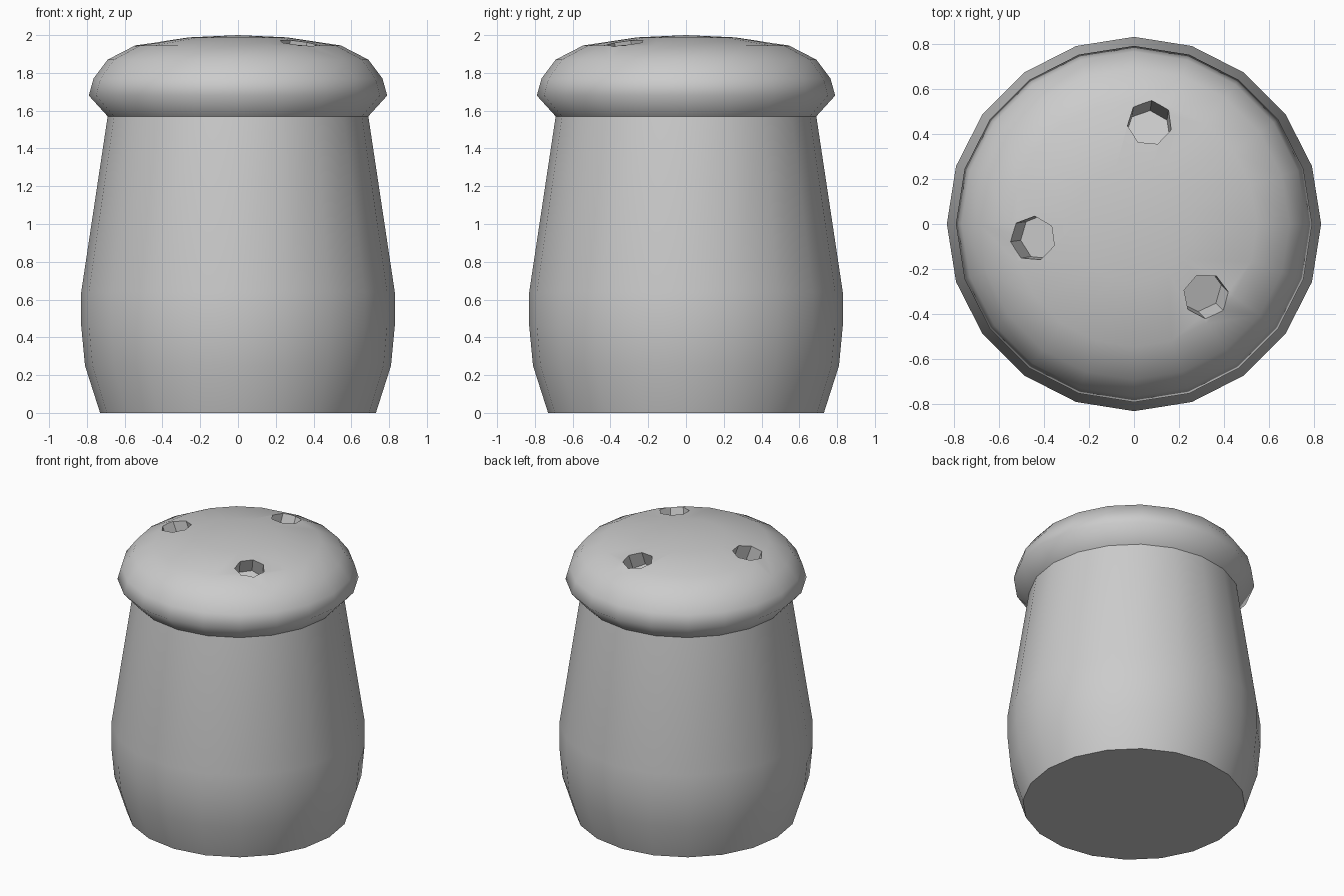
import bpy
import bmesh
from math import sin, cos, radians, pi, atan2, hypot
from mathutils import Matrix, Vector

cube = bpy.data.objects.get("Cube")
if cube:
    bpy.data.objects.remove(cube, do_unlink=True)

SIDES = 20
NECK_Z = 1.57

grey = bpy.data.materials.new("plain_grey")
grey.use_nodes = True
colour = (0.6, 0.6, 0.6, 1)
grey.diffuse_color = colour
for node in grey.node_tree.nodes:
    if node.type == 'BSDF_PRINCIPLED':
        node.inputs["Base Color"].default_value = colour


def make_object(name, bm):
    bmesh.ops.recalc_face_normals(bm, faces=bm.faces)
    mesh = bpy.data.meshes.new(name)
    bm.to_mesh(mesh)
    bm.free()
    mesh.materials.append(grey)
    obj = bpy.data.objects.new(name, mesh)
    bpy.context.collection.objects.link(obj)
    return obj


# Shaker: bulging body, narrow neck and domed cap turned from one profile
profile = [(0.73, 0), (0.81, 0.25), (0.83, 0.46), (0.83, 0.64), (0.69, NECK_Z),
           (0.79, 1.68), (0.765, 1.77), (0.69, 1.87), (0.545, 1.945), (0.26, 1.988)]
bm = bmesh.new()
rings = []
for r, z in profile:
    rings.append([bm.verts.new((r * cos(2 * pi * i / SIDES), r * sin(2 * pi * i / SIDES), z))
                  for i in range(SIDES)])
for low, high in zip(rings, rings[1:]):
    for i in range(SIDES):
        j = (i + 1) % SIDES
        bm.faces.new((low[i], low[j], high[j], high[i])).smooth = True
pole = bm.verts.new((0, 0, 2))
for i in range(SIDES):
    bm.faces.new((rings[-1][i], rings[-1][(i + 1) % SIDES], pole)).smooth = True
bm.faces.new(rings[0][::-1])
shaker = make_object("shaker", bm)

# Three seven-sided holes, leaning outward from the middle of the cap
bm = bmesh.new()
depth, length, lean = 0.12, 0.3, radians(20)
for x, y, phase in [(0.07, 0.45, 85), (-0.45, -0.065, 85), (0.32, -0.32, 11)]:
    radial = Vector((x, y, 0)).normalized()
    axis = radial * sin(lean) + Vector((0, 0, cos(lean)))
    centre = Vector((x, y, 1.96)) + axis * (length / 2 - depth)
    tilt = Matrix.Rotation(lean, 4, Vector((0, 0, 1)).cross(radial))
    spin = Matrix.Rotation(radians(phase - 90), 4, 'Z')
    bmesh.ops.create_cone(bm, cap_ends=True, segments=7, radius1=0.1, radius2=0.1,
                          depth=length, matrix=Matrix.Translation(centre) @ tilt @ spin)
cutter = make_object("hole_cutter", bm)
cutter.hide_render = True

cut = shaker.modifiers.new("holes", 'BOOLEAN')
cut.operation = 'DIFFERENCE'
cut.solver = 'EXACT'
cut.object = cutter
bpy.context.view_layer.objects.active = shaker
bpy.ops.object.modifier_apply(modifier=cut.name)
bpy.data.objects.remove(cutter, do_unlink=True)

# Crisp line where the cap meets the body
mesh = shaker.data
for edge in mesh.edges:
    if all(abs(mesh.vertices[v].co.z - NECK_Z) < 0.001 for v in edge.vertices):
        edge.use_edge_sharp = True
